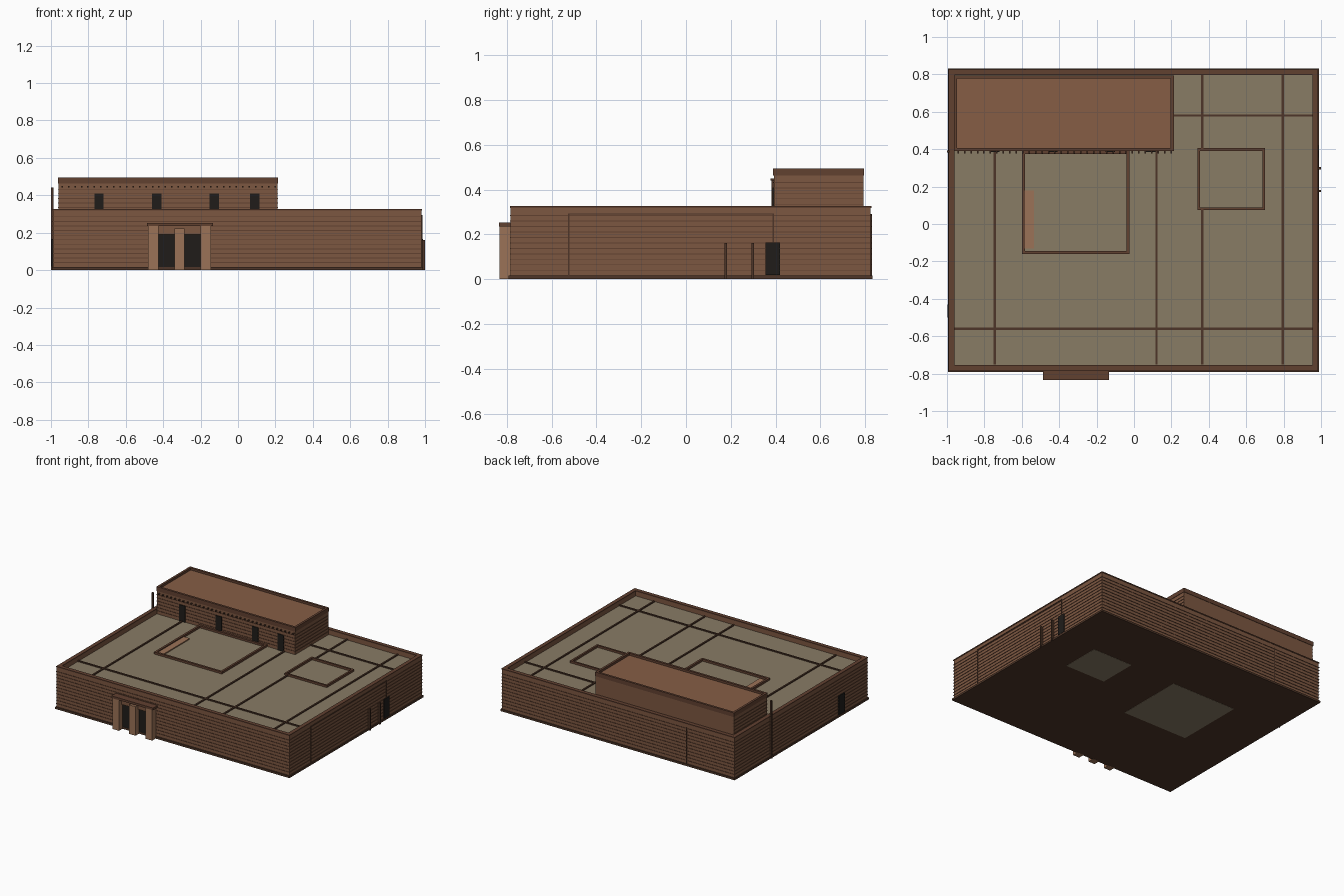
import bpy, bmesh

if "Cube" in bpy.data.objects:
    bpy.data.objects.remove(bpy.data.objects["Cube"])

def mat(name, r, g, b):
    m = bpy.data.materials.new(name)
    m.diffuse_color = (r, g, b, 1)
    m.use_nodes = True
    m.node_tree.nodes["Principled BSDF"].inputs["Base Color"].default_value = m.diffuse_color
    return m

WALL = mat("adobe_brown", 0.20, 0.095, 0.052)
TRIM = mat("dark_timber", 0.075, 0.036, 0.021)
CAP = mat("parapet_brown", 0.12, 0.052, 0.030)
ROOF = mat("packed_earth", 0.25, 0.20, 0.13)
CLAY = mat("clay", 0.24, 0.11, 0.06)
PALE = mat("pale_clay", 0.33, 0.17, 0.095)
DARK = mat("doorway_dark", 0.014, 0.012, 0.010)

def boxes(name, specs, m):
    """One object from (x0, x1, y0, y1, z0, z1) boxes."""
    bm = bmesh.new()
    for x0, x1, y0, y1, z0, z1 in specs:
        vs = bmesh.ops.create_cube(bm, size=1)["verts"]
        for v in vs:
            v.co = ((x0 + x1) / 2 + v.co.x * (x1 - x0),
                    (y0 + y1) / 2 + v.co.y * (y1 - y0),
                    (z0 + z1) / 2 + v.co.z * (z1 - z0))
    me = bpy.data.meshes.new(name)
    bm.to_mesh(me)
    bm.free()
    me.materials.append(m)
    ob = bpy.data.objects.new(name, me)
    bpy.context.collection.objects.link(ob)
    return ob

def ring(x0, x1, y0, y1, z0, z1, t):
    """Four boxes forming a rectangular frame of thickness t."""
    return [(x0, x1, y0, y0 + t, z0, z1), (x0, x1, y1 - t, y1, z0, z1),
            (x0, x0 + t, y0 + t, y1 - t, z0, z1), (x1 - t, x1, y0 + t, y1 - t, z0, z1)]

X0, X1, Y0, Y1, H, R = -0.988, 0.982, -0.782, 0.824, 0.318, 0.285
E = 0.003

# Base slab and the court floors showing through it
boxes("plinth", [(-0.995, 0.99, -0.792, 0.832, 0.001, 0.016)], TRIM)
boxes("court_floor", [(-0.59, -0.04, -0.15, 0.38, 0, 0.002),
                      (0.35, 0.69, 0.09, 0.39, 0, 0.002)], ROOF)

# Main walls, parapet cap and projecting courses
boxes("main_wall", ring(X0, X1, Y0, Y1, 0.016, H, 0.026), WALL)
boxes("parapet_cap", ring(X0 - E, X1 + E, Y0 - E, Y1 + E, H, 0.326, 0.030), CAP)
courses = []
for i in range(11):
    z = 0.038 + i * 0.0245
    courses += ring(X0 - E, X1 + E, Y0 - E, Y1 + E, z, z + 0.004, 0.008)
boxes("wall_courses", courses, CAP)

# Main roof with low dividing ridges and court curbs
boxes("main_roof", [(X0 + 0.02, X1 - 0.02, Y0 + 0.02, Y1 - 0.02, R - 0.02, R)], ROOF)
w, top = 0.006, R + 0.008
ridges = [(-0.965, 0.96, -0.56 - w, -0.56 + w, R - 0.005, top),
          (0.21, 0.96, 0.58 - w, 0.58 + w, R - 0.005, top)]
for x, spans in ((-0.745, [(-0.75, 0.39)]), (0.12, [(-0.75, 0.39)]),
                 (0.365, [(-0.75, 0.08), (0.40, 0.80)]), (0.795, [(-0.75, 0.80)])):
    ridges += [(x - w, x + w, a, b, R - 0.005, top) for a, b in spans]
boxes("roof_ridges", ridges, TRIM)
curbs = ring(-0.60, -0.025, -0.16, 0.39, R - 0.005, R + 0.016, 0.016)
curbs += ring(0.34, 0.70, 0.075, 0.405, R - 0.005, R + 0.016, 0.014)
boxes("court_curbs", curbs, CAP)
boxes("court_bench", [(-0.584, -0.535, -0.13, 0.18, R - 0.005, R + 0.008)], PALE)

# Upper storey
UX0, UX1, UY0, UY1 = -0.96, 0.21, 0.392, 0.792
boxes("upper_storey", [(UX0, UX1, UY0, UY1, R - 0.005, 0.472)], WALL)
boxes("upper_roof", [(UX0 + 0.01, UX1 - 0.01, UY0 + 0.01, UY1 - 0.01, 0.47, 0.477)], CLAY)
boxes("upper_parapet", ring(UX0 - E, UX1 + E, UY0 - E, UY1 + E, 0.462, 0.494, 0.017), CAP)
upper = []
for i in range(6):
    z = 0.308 + i * 0.0245
    upper += [(UX0 - E, UX1 + E, UY0 - E, UY0 + 0.01, z, z + 0.004),
              (UX1 - 0.01, UX1 + E, UY0, UY1, z, z + 0.004),
              (UX0 - E, UX0 + 0.01, UY0, UY1, z, z + 0.004)]
boxes("upper_courses", upper, CAP)
boxes("roof_beam_ends", [(x - 0.004, x + 0.004, UY0 - 0.014, UY0, 0.441, 0.449)
                         for x in (-0.94 + i * 0.0345 for i in range(34))], TRIM)
boxes("upper_doorways", [(x - 0.025, x + 0.025, UY0 - 0.006, UY0 + 0.01, R, 0.41)
                         for x in (-0.743, -0.435, -0.127, 0.089)], DARK)

# Front entrance: three piers, lintel and two doorways
boxes("entrance_piers", [(-0.48, -0.425, -0.832, Y0, 0, 0.236),
                         (-0.34, -0.285, -0.832, Y0, 0, 0.222),
                         (-0.20, -0.145, -0.832, Y0, 0, 0.236)], PALE)
boxes("entrance_lintel", [(-0.487, -0.135, -0.835, Y0, 0.236, 0.253)], CAP)
boxes("entrance_header", [(-0.425, -0.20, -0.80, Y0, 0.19, 0.236)], WALL)
boxes("entrance_doorways", [(a, a + 0.085, -0.79, Y0 + 0.005, 0.016, 0.19)
                            for a in (-0.425, -0.285)], DARK)

# Side doorways
boxes("right_doorway", [(X1 - 0.005, X1 + 0.008, 0.355, 0.42, 0.018, 0.165)], DARK)
boxes("left_doorway", [(X0 - 0.008, X0 + 0.005, -0.50, -0.43, 0.018, 0.165)], DARK)

# Leaning poles and wall seams
boxes("right_poles", [(X1, 1.0, y - 0.006, y + 0.006, 0.0, 0.162) for y in (0.177, 0.298)], TRIM)
boxes("left_pole", [(-1.0, X0 + 0.002, 0.381, 0.393, 0.0, 0.442)], TRIM)
s = X1 + 0.005
boxes("right_wall_seam", [(X1, s, -0.526, -0.520, 0.016, 0.292),
                          (X1, s, -0.526, 0.393, 0.288, 0.294),
                          (X1, s, 0.387, 0.393, 0.165, 0.292)], TRIM)
boxes("back_wall_seam", [(-0.585, -0.579, Y1, Y1 + 0.005, 0.016, 0.292)], TRIM)
